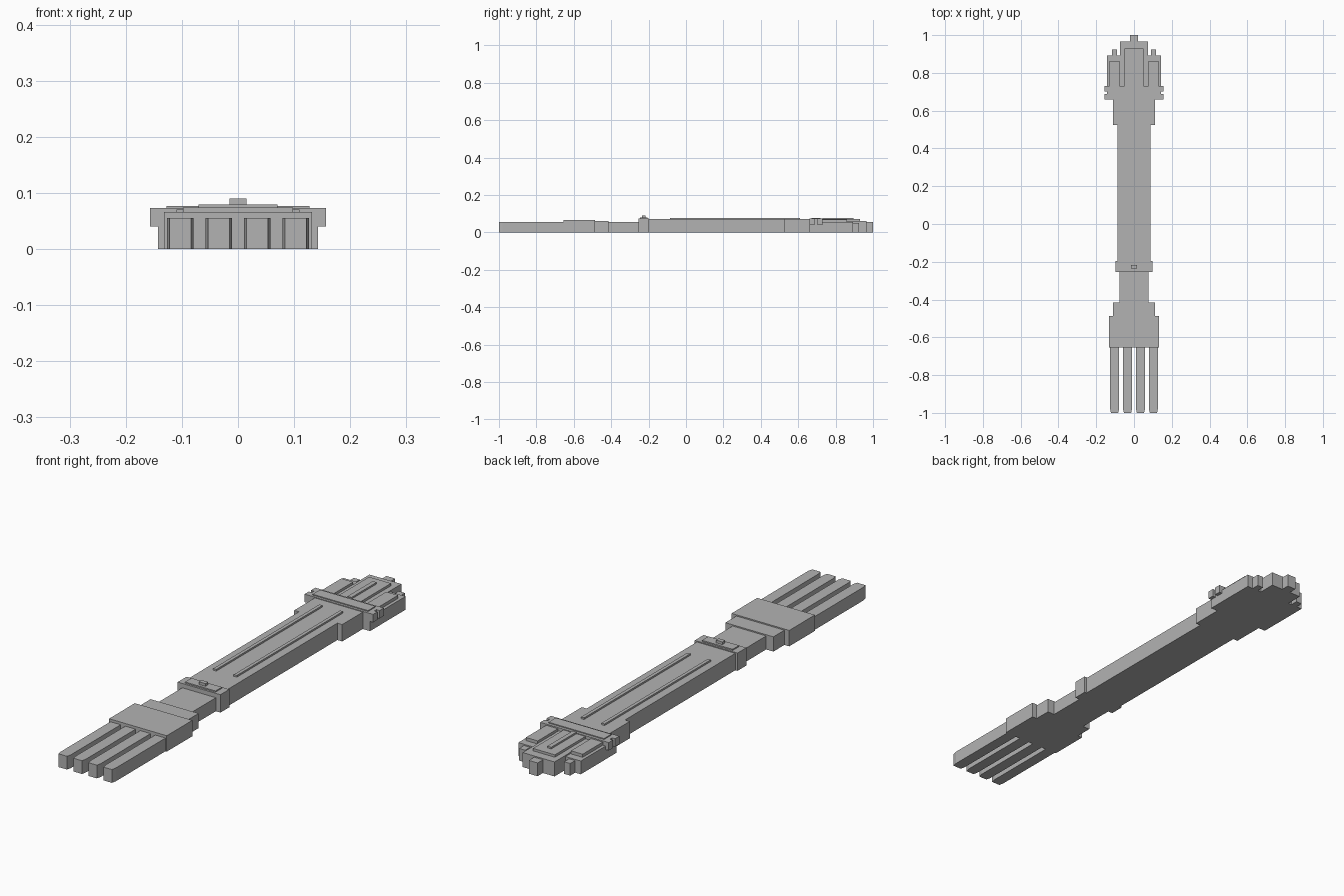
import bpy
import bmesh

cube = bpy.data.objects.get("Cube")
if cube:
    bpy.data.objects.remove(cube, do_unlink=True)

metal = bpy.data.materials.new("grey metal")
metal.use_nodes = True
grey = (0.45, 0.45, 0.45, 1)
metal.diffuse_color = grey
metal.node_tree.nodes["Principled BSDF"].inputs["Base Color"].default_value = grey


def prism(name, outline, z0, z1):
    """Extrude a flat outline from z0 up to z1."""
    bm = bmesh.new()
    base = bm.faces.new([bm.verts.new((x, y, z0)) for x, y in outline])
    top = bmesh.ops.extrude_face_region(bm, geom=[base])["geom"]
    verts = [v for v in top if isinstance(v, bmesh.types.BMVert)]
    bmesh.ops.translate(bm, verts=verts, vec=(0, 0, z1 - z0))
    bmesh.ops.recalc_face_normals(bm, faces=bm.faces)
    mesh = bpy.data.meshes.new(name)
    bm.to_mesh(mesh)
    bm.free()
    mesh.materials.append(metal)
    obj = bpy.data.objects.new(name, mesh)
    bpy.context.collection.objects.link(obj)
    return obj


def block(name, half, y0, y1, z1, z0=0, x=0):
    """Box centred on x with a half width, between y0 and y1."""
    return prism(name, [(x - half, y0), (x + half, y0), (x + half, y1), (x - half, y1)], z0, z1)


def pair(name, x, *args, **kw):
    for side, sign in (("left", 1), ("right", -1)):
        block(f"{side}_{name}", *args, x=sign * x, **kw)


# Four tines with tapered tips
for i in range(4):
    x = (i - 1.5) * 0.0685
    w, t = 0.0235, 0.019
    prism(f"tine_{i + 1}", [(x - t, -1), (x + t, -1), (x + w, -0.98), (x + w, -0.65),
                            (x - w, -0.65), (x - w, -0.98)], 0, 0.055)

# Fork head and neck
block("fork_head", 0.132, -0.655, -0.487, 0.066)
block("head_shoulder", 0.11, -0.487, -0.415, 0.061)
block("neck", 0.077, -0.415, -0.25, 0.056)

# Collar with plate and stud
block("collar", 0.098, -0.255, -0.197, 0.074)
block("collar_plate", 0.07, -0.247, -0.205, 0.079, z0=0.07)
block("collar_stud", 0.015, -0.235, -0.217, 0.09, z0=0.07)

# Handle with raised ridges
block("handle", 0.088, -0.197, 0.53, 0.07)
block("handle_flare", 0.11, 0.525, 0.665, 0.07)
pair("handle_ridge", 0.047, 0.007, -0.085, 0.61, 0.077, z0=0.065)

# Crossbar and its paired side lugs
block("crossbar", 0.143, 0.66, 0.73, 0.073)
block("crossbar_plate", 0.127, 0.67, 0.718, 0.077, z0=0.07)
for n, y in (("front_lug", 0.66), ("back_lug", 0.702)):
    pair(n, 0.145, 0.012, y, y + 0.028, 0.073, z0=0.04)

# Stepped end of the handle
block("end_body", 0.143, 0.725, 0.893, 0.055)
block("end_centre", 0.073, 0.725, 0.965, 0.06)
block("end_knob", 0.02, 0.96, 1.0, 0.055)
pair("end_peg", 0.103, 0.014, 0.89, 0.925, 0.05)
pair("end_pad", 0.103, 0.027, 0.715, 0.862, 0.068, z0=0.05)
block("centre_pad", 0.05, 0.715, 0.93, 0.07, z0=0.055)
block("centre_ridge", 0.009, 0.73, 0.895, 0.077, z0=0.065)
